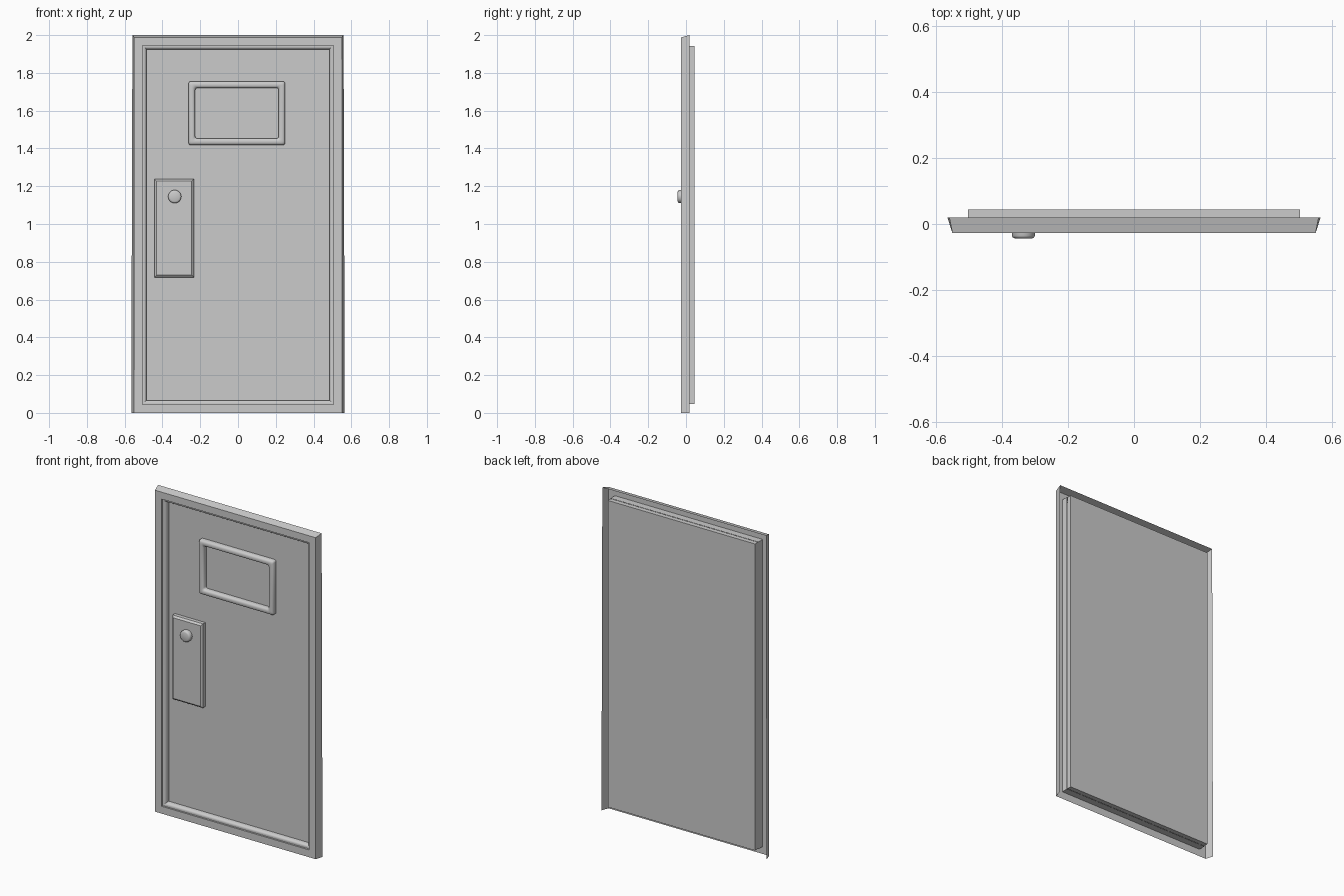
import bpy, bmesh, math

if "Cube" in bpy.data.objects:
    bpy.data.objects.remove(bpy.data.objects["Cube"])


def finish(name, bm, smooth=False):
    bmesh.ops.remove_doubles(bm, verts=bm.verts, dist=1e-5)
    bmesh.ops.recalc_face_normals(bm, faces=bm.faces)
    mesh = bpy.data.meshes.new(name)
    bm.to_mesh(mesh)
    bm.free()
    ob = bpy.data.objects.new(name, mesh)
    bpy.context.collection.objects.link(ob)
    if smooth:
        bpy.context.view_layer.objects.active = ob
        ob.select_set(True)
        bpy.ops.object.shade_smooth_by_angle(angle=math.radians(40))
        ob.select_set(False)
    return ob


def rect(x0, x1, z0, z1, y, cut=0.0):
    """Rectangle loop facing the front, corners optionally clipped."""
    if cut == 0:
        return [(x0, y, z0), (x1, y, z0), (x1, y, z1), (x0, y, z1)]
    pts = []
    for cx, cz, start in ((x0 + cut, z0 + cut, 180), (x1 - cut, z0 + cut, 270),
                          (x1 - cut, z1 - cut, 0), (x0 + cut, z1 - cut, 90)):
        for k in range(4):
            a = math.radians(start + 30 * k)
            pts.append((cx + cut * math.cos(a), y, cz + cut * math.sin(a)))
    return pts


def loft(name, loops, cap_first=False, cap_last=False, open_bottom=0, smooth=False):
    """Skin consecutive loops; the first open_bottom bands skip the bottom side."""
    bm = bmesh.new()
    rows = [[bm.verts.new(p) for p in loop] for loop in loops]
    n = len(rows[0])
    for i, (a, b) in enumerate(zip(rows, rows[1:])):
        for k in range(n):
            if i < open_bottom and k == 0:
                continue
            j = (k + 1) % n
            bm.faces.new((a[k], a[j], b[j], b[k]))
    if cap_first:
        bm.faces.new(rows[0])
    if cap_last:
        bm.faces.new(rows[-1])
    return finish(name, bm, smooth)


# Outer frame: flared flange (wider at the foot), flat front, opening wall
flange = [(-0.565, 0.019, 0), (0.565, 0.019, 0), (0.559, 0.019, 2), (-0.559, 0.019, 2)]
loft("door_frame", [
    flange,
    rect(-0.55, 0.55, 0, 1.988, -0.027),
    rect(-0.505, 0.505, 0.045, 1.945, -0.027),
    rect(-0.505, 0.505, 0.045, 1.945, 0.016),
], open_bottom=1)

# Door leaf standing out at the back
loft("door_panel", [
    rect(-0.503, 0.503, 0.047, 1.943, 0.015),
    rect(-0.503, 0.503, 0.047, 1.943, 0.044),
], cap_first=True, cap_last=True)

# Seal stepping from the frame opening down to the leaf
seal = [(0.0, -0.016), (0.008, -0.016), (0.015, -0.012), (0.020, -0.004), (0.021, 0.015)]
loft("door_seal", [rect(-0.505 + d, 0.505 - d, 0.045 + d, 1.945 - d, y)
                   for d, y in seal], smooth=True)

# Rounded window surround
bead = [(0.0, 0.015), (0.0, -0.004), (0.004, -0.011), (0.011, -0.015),
        (0.024, -0.015), (0.031, -0.011), (0.035, -0.004), (0.035, 0.015)]
loft("window_surround", [rect(-0.262 + d, 0.250 - d, 1.418 + d, 1.755 - d, y, 0.012)
                         for d, y in bead], smooth=True)

# Lock plate with chamfered edge
loft("lock_plate", [
    rect(-0.442, -0.234, 0.718, 1.238, 0.015),
    rect(-0.442, -0.234, 0.718, 1.238, -0.008),
    rect(-0.431, -0.245, 0.729, 1.227, -0.018),
], cap_last=True)

# Round knob
steps = [(0.035, -0.018), (0.035, -0.036), (0.032, -0.041), (0.025, -0.044)]
loft("knob", [[(-0.335 + r * math.cos(k * math.tau / 24), y,
                1.145 + r * math.sin(k * math.tau / 24)) for k in range(24)]
              for r, y in steps], cap_last=True, smooth=True)
